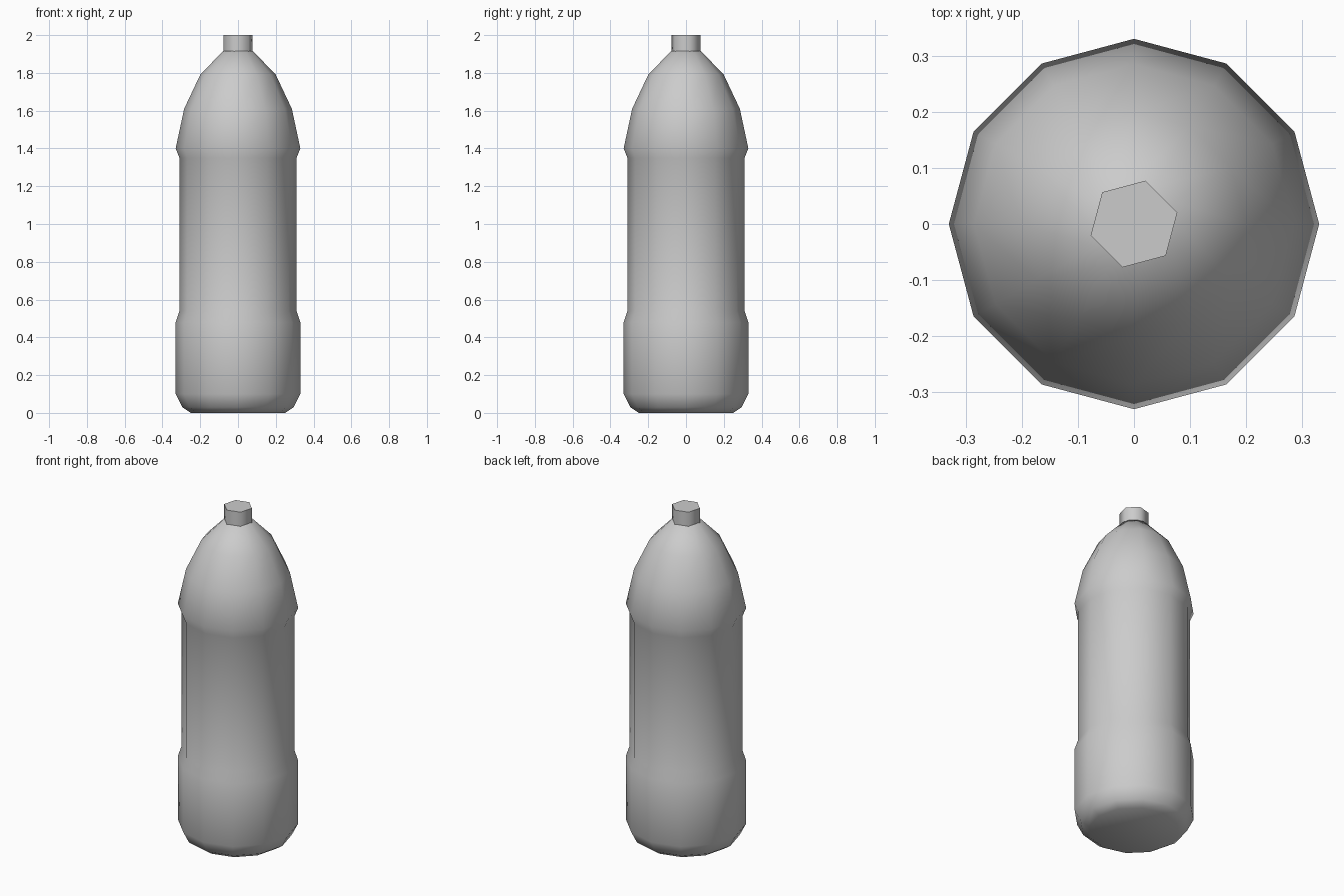
import bpy, bmesh
from math import cos, sin, pi, radians

cube = bpy.data.objects.get("Cube")
if cube:
    bpy.data.objects.remove(cube, do_unlink=True)

grey = bpy.data.materials.new("light_grey")
grey.use_nodes = True
colour = (0.6, 0.6, 0.6, 1)
grey.diffuse_color = colour
grey.node_tree.nodes["Principled BSDF"].inputs["Base Color"].default_value = colour


def lathe(name, profile, sides, turn, smooth_angle):
    """Closed solid of stacked polygon rings, given as (radius, height)."""
    bm = bmesh.new()
    rings = []
    for r, z in profile:
        angles = [turn + 2 * pi * i / sides for i in range(sides)]
        rings.append([bm.verts.new((r * cos(a), r * sin(a), z)) for a in angles])
    for low, high in zip(rings, rings[1:]):
        for i in range(sides):
            j = (i + 1) % sides
            bm.faces.new((low[i], low[j], high[j], high[i]))
    bm.faces.new(rings[0][::-1])
    bm.faces.new(rings[-1])
    mesh = bpy.data.meshes.new(name)
    bm.to_mesh(mesh)
    bm.free()
    mesh.materials.append(grey)
    obj = bpy.data.objects.new(name, mesh)
    bpy.context.collection.objects.link(obj)
    bpy.ops.object.select_all(action='DESELECT')
    obj.select_set(True)
    bpy.context.view_layer.objects.active = obj
    bpy.ops.object.shade_smooth_by_angle(angle=smooth_angle)
    return obj


# Bottle: rounded base, recessed grip section and tapered shoulder
body = [(0.25, 0), (0.295, 0.03), (0.33, 0.1), (0.33, 0.48), (0.31, 0.54),
        (0.31, 1.35), (0.33, 1.4), (0.285, 1.61), (0.2, 1.79), (0.08, 1.915)]
lathe("bottle_body", body, 12, 0, radians(50))

# Six-sided cap, turned slightly against the bottle
lathe("bottle_cap", [(0.08, 1.905), (0.08, 2.0)], 6, radians(15), radians(65))
